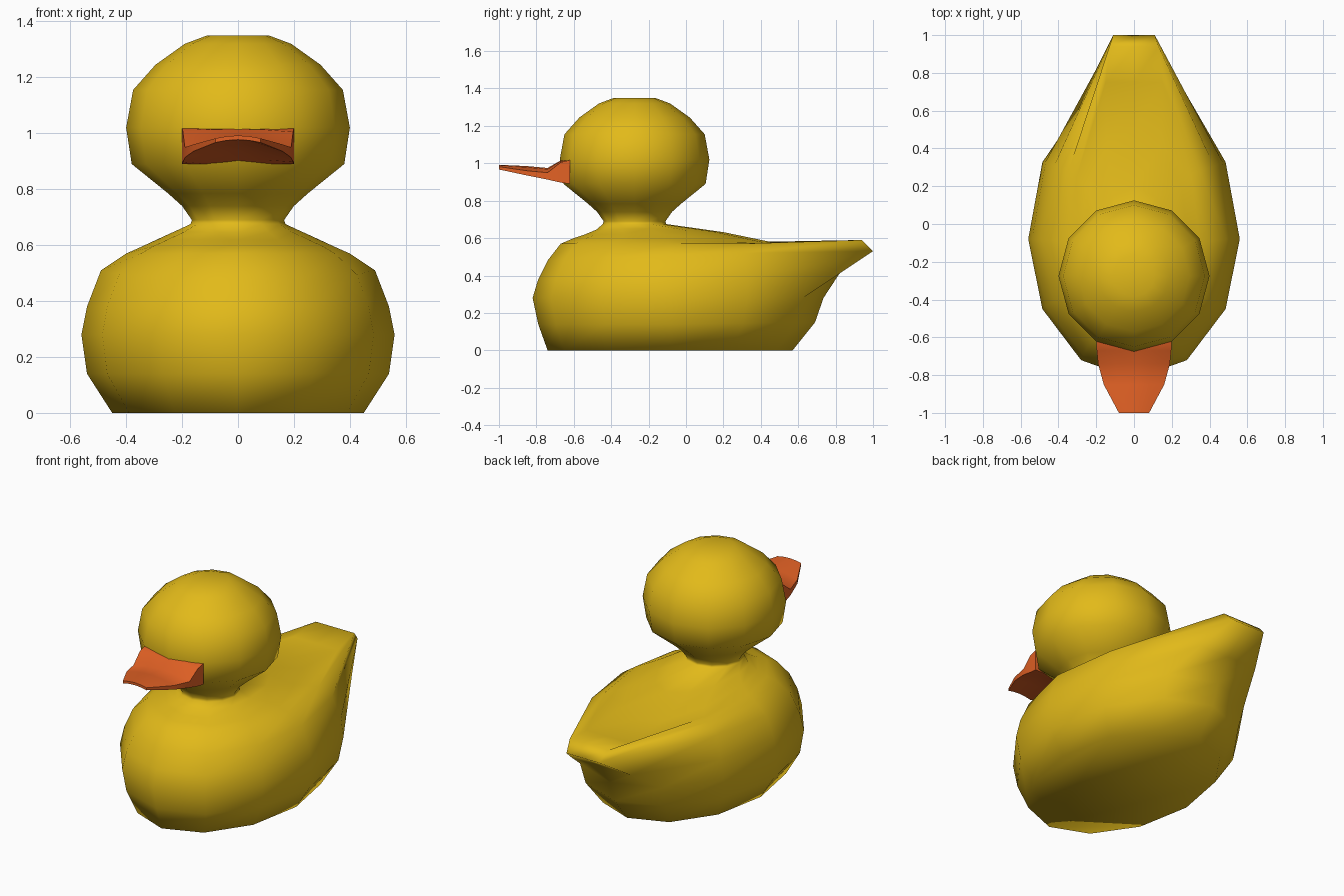
import bpy, math

if "Cube" in bpy.data.objects:
    bpy.data.objects.remove(bpy.data.objects["Cube"])


def make_object(name, verts, faces, color):
    mesh = bpy.data.meshes.new(name)
    mesh.from_pydata(verts, [], faces)
    mesh.update()
    obj = bpy.data.objects.new(name, mesh)
    bpy.context.collection.objects.link(obj)
    mat = bpy.data.materials.new(name + "_colour")
    mat.diffuse_color = color
    mat.use_nodes = True
    mat.node_tree.nodes["Principled BSDF"].inputs["Base Color"].default_value = mat.diffuse_color
    mesh.materials.append(mat)
    mesh.shade_smooth()
    return obj


def loft(name, rings, color):
    """Skin equal-sized closed rings and cap both ends."""
    n = len(rings[0])
    verts = [p for ring in rings for p in ring]
    faces = [(r * n + i, r * n + (i + 1) % n, (r + 1) * n + (i + 1) % n, (r + 1) * n + i)
             for r in range(len(rings) - 1) for i in range(n)]
    last = (len(rings) - 1) * n
    faces.append(tuple(reversed(range(n))))
    faces.append(tuple(range(last, last + n)))
    return make_object(name, verts, faces, color)


def ring(rx, yc, yf, yb, zf, zs, zb, tail=None):
    """12-sided oval; t = 0 at the front. tail = (half width, y, z) pulls the back out."""
    pts = []
    for i in range(12):
        t = i * math.pi / 6
        c, s = math.cos(t), math.sin(t)
        x = rx * s
        y = yc + (yf - yc) * max(c, 0) + (yb - yc) * max(-c, 0)
        z = zs + (zf - zs) * max(c, 0) + (zb - zs) * max(-c, 0)
        if tail and i in (5, 6, 7):
            x, y, z = tail[0] * (6 - i), tail[1], tail[2]
        pts.append((x, y, z))
    return pts


# Body with pulled-out tail
rings = [
    ring(.45, -.08, -.74, .57, 0, 0, 0),
    ring(.54, -.08, -.79, .69, .14, .14, .15),
    ring(.56, -.08, -.82, .735, .28, .28, .28),
    ring(.54, -.08, -.79, .74, .38, .38, .40, (.20, .82, .41)),
    ring(.49, -.08, -.74, .69, .48, .51, .53, (.11, 1.0, .53)),
    ring(.40, -.09, -.67, .66, .57, .57, .57, (.13, .94, .59)),
    ring(.35, -.10, -.60, .60, .60, .592, .562, (.15, .75, .565)),
    ring(.29, -.13, -.54, .50, .62, .62, .57),
    ring(.22, -.20, -.48, .20, .645, .652, .632),
]
# Neck and head
for r, z in [(.17, .675), (.165, .69), (.20, .74), (.25, .785), (.38, .89), (.40, 1.02),
             (.375, 1.155), (.295, 1.245), (.19, 1.32), (.11, 1.35)]:
    rings.append(ring(r, -.275, -.275 - r, -.275 + r, z, z, z))
loft("duck_body", rings, (.76, .49, .01, 1))

# Beak: sections from the head to the tip (y, half width, bottom, top, arch)
us = [-1, -.5, 0, .5, 1]
beak_rings = []
for y, w, zb, zt, a in [(-.62, .20, .89, 1.018, 0), (-.67, .197, .897, 1.015, .01),
                        (-.74, .19, .913, .975, .025), (-.85, .16, .935, .985, .025),
                        (-1.0, .08, .967, .992, .01)]:
    top = [(u * w, y, zt - a * u * u) for u in us]
    low = [(u * w, y, zb + a * (1 - u * u)) for u in reversed(us)]
    beak_rings.append(top + low)
beak = loft("beak", beak_rings, (.76, .12, .018, 1))
beak.data.set_sharp_from_angle(angle=math.radians(50))

# Make all normals face outwards
import bmesh
for obj in bpy.context.collection.objects:
    bm = bmesh.new()
    bm.from_mesh(obj.data)
    bmesh.ops.recalc_face_normals(bm, faces=bm.faces)
    bm.to_mesh(obj.data)
    bm.free()
